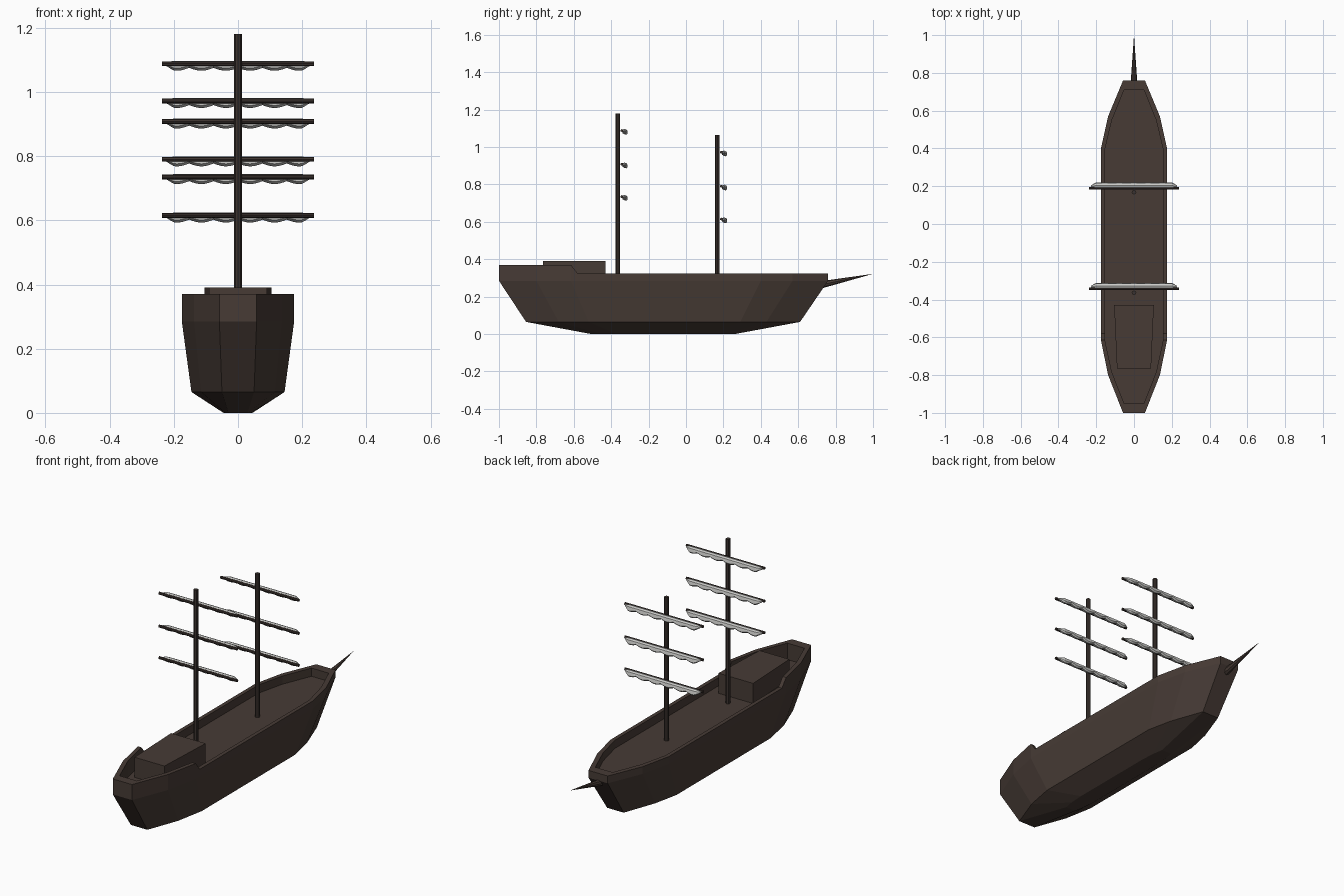
import bpy
import bmesh
import math
from mathutils import Vector

cube = bpy.data.objects.get("Cube")
if cube:
    bpy.data.objects.remove(cube, do_unlink=True)


def material(name, rgb):
    m = bpy.data.materials.new(name)
    m.use_nodes = True
    m.diffuse_color = (*rgb, 1)
    m.node_tree.nodes["Principled BSDF"].inputs["Base Color"].default_value = (*rgb, 1)
    return m


WOOD = material("dark_wood", (0.063, 0.044, 0.036))
SPAR = material("spar_wood", (0.046, 0.034, 0.029))
CANVAS = material("grey_canvas", (0.6, 0.6, 0.58))


def finish(name, bm, mat):
    bmesh.ops.recalc_face_normals(bm, faces=bm.faces)
    mesh = bpy.data.meshes.new(name)
    bm.to_mesh(mesh)
    bm.free()
    mesh.materials.append(mat)
    obj = bpy.data.objects.new(name, mesh)
    bpy.context.collection.objects.link(obj)
    return obj


def loft(name, rings, mat):
    """Skin a list of closed point rings and cap both ends."""
    bm = bmesh.new()
    loops = [[bm.verts.new(p) for p in ring] for ring in rings]
    n = len(loops[0])
    for a, b in zip(loops, loops[1:]):
        for j in range(n):
            k = (j + 1) % n
            bm.faces.new((a[j], a[k], b[k], b[j]))
    bm.faces.new(loops[0])
    bm.faces.new(loops[-1])
    return finish(name, bm, mat)


def spar(name, start, end, r1, r2, sides, mat):
    start, end = Vector(start), Vector(end)
    axis = end - start
    bm = bmesh.new()
    bmesh.ops.create_cone(bm, cap_ends=True, segments=sides, radius1=r1,
                          radius2=r2, depth=axis.length)
    obj = finish(name, bm, mat)
    obj.rotation_euler = axis.to_track_quat("Z", "Y").to_euler()
    obj.location = (start + end) / 2
    return obj


# Hull: half outlines from stern to bow, mirrored into rings
KEEL = [(.03, -.505), (.04, -.45), (.045, -.37), (.045, -.35),
        (.045, .12), (.04, .2), (.03, .26)]
CHINE = [(.05, -.855), (.115, -.68), (.145, -.52), (.145, -.49),
         (.145, .29), (.115, .43), (.05, .61)]
OUTER = [(.058, -1), (.137, -.8), (.175, -.615), (.175, -.58),
         (.175, .4), (.137, .57), (.058, .76)]
INNER = [(.052, -.95), (.117, -.785), (.154, -.615), (.154, -.58),
         (.154, .395), (.117, .55), (.052, .71)]


def ring(half, height):
    right = [(x, y, height(i)) for i, (x, y) in enumerate(half)]
    return right + [(-x, y, z) for x, y, z in reversed(right)]


def rail(i):
    return .37 if i < 3 else .325


loft("hull", [ring(KEEL, lambda i: 0), ring(CHINE, lambda i: .065),
              ring(OUTER, lambda i: .285), ring(OUTER, rail),
              ring(INNER, rail), ring(INNER, lambda i: .28)], WOOD)

# Cabin on the after deck, narrowing toward the stern
cabin_plan = [(.09, -.765), (.105, -.43)]
loft("cabin", [ring(cabin_plan, lambda i: .275),
               ring(cabin_plan, lambda i: .39)], WOOD)

# Bowsprit
spar("bowsprit", (0, .715, .262), (0, 1, .322), .02, 0, 8, WOOD)


# Furled sail: tapered roll with a scalloped lower edge
def furled_sail(name, y, z):
    half, steps, scallops = .228, 48, 6
    section = [(-.004, .006), (.008, .010), (.020, .005), (.024, -.005),
               (.018, -.012), (.008, -.010), (-.003, -.004)]
    rings = []
    for s in range(steps + 1):
        t = s / steps
        x = half * (2 * t - 1)
        size = min(1, .35 + (half - abs(x)) / .04)
        sag = abs(math.sin(math.pi * scallops * t)) * .009
        rings.append([(x, y + dy * size,
                       z + dz * size - (sag * size if dz < -.003 else 0))
                      for dy, dz in section])
    loft(name, rings, CANVAS)


# Masts with three yards each
for name, y, top, heights in (("aft", -.364, 1.18, (.735, .908, 1.088)),
                              ("fore", .168, 1.065, (.615, .79, .972))):
    spar(name + "_mast", (0, y, .275), (0, y, top), .012, .012, 8, SPAR)
    for level, z in zip(("lower", "middle", "upper"), heights):
        spar(f"{name}_{level}_yard", (-.237, y + .021, z), (.237, y + .021, z),
             .0075, .0075, 8, SPAR)
        furled_sail(f"{name}_{level}_sail", y + .028, z - .001)
